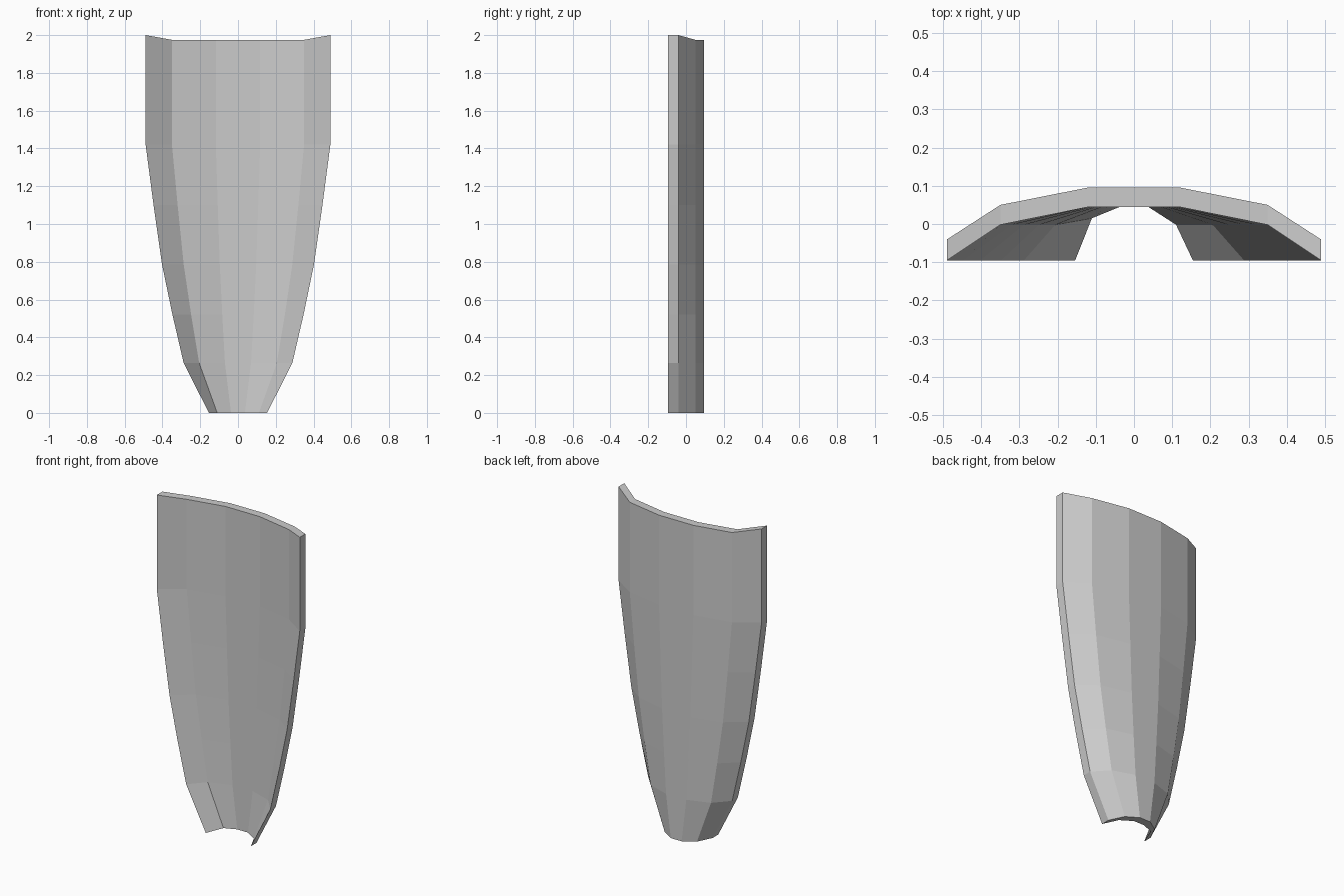
import bpy, bmesh

if "Cube" in bpy.data.objects:
    bpy.data.objects.remove(bpy.data.objects["Cube"])

# Cross-section (x as fraction of half width, back y, front y)
section = [(-1, -0.04, -0.095), (-0.715, 0.05, -0.002), (-0.24, 0.096, 0.045),
           (0.24, 0.096, 0.045), (0.715, 0.05, -0.002), (1, -0.04, -0.095)]
# Rows up the plate (height, half width)
rows = [(0, 0.154), (0.265, 0.288), (0.52, 0.347), (0.785, 0.402),
        (1.1, 0.447), (1.42, 0.489), (1.975, 0.489)]

bm = bmesh.new()
back, front = [], []
for i, (z, w) in enumerate(rows):
    b, f = [], []
    for j, (u, yb, yf) in enumerate(section):
        # Raised top corners and the slightly pinched lower left fold
        h = 2.0 if i == len(rows) - 1 and abs(u) == 1 else z
        dent = 0.017 if i == 0 and j == 1 else 0
        b.append(bm.verts.new((u * w, yb, h)))
        f.append(bm.verts.new((u * w, yf + dent, h)))
    back.append(b)
    front.append(f)

# Curved back and front skins
for i in range(len(rows) - 1):
    for j in range(len(section) - 1):
        for g in (back, front):
            bm.faces.new((g[i][j], g[i][j + 1], g[i + 1][j + 1], g[i + 1][j]))

# Rim joining both skins
for i in range(len(rows) - 1):
    for j in (0, -1):
        bm.faces.new((back[i][j], back[i + 1][j], front[i + 1][j], front[i][j]))
for j in range(len(section) - 1):
    for i in (0, -1):
        bm.faces.new((back[i][j], back[i][j + 1], front[i][j + 1], front[i][j]))

bmesh.ops.recalc_face_normals(bm, faces=bm.faces)
mesh = bpy.data.meshes.new("curved_plate")
bm.to_mesh(mesh)
bm.free()
bpy.context.collection.objects.link(bpy.data.objects.new("curved_plate", mesh))
